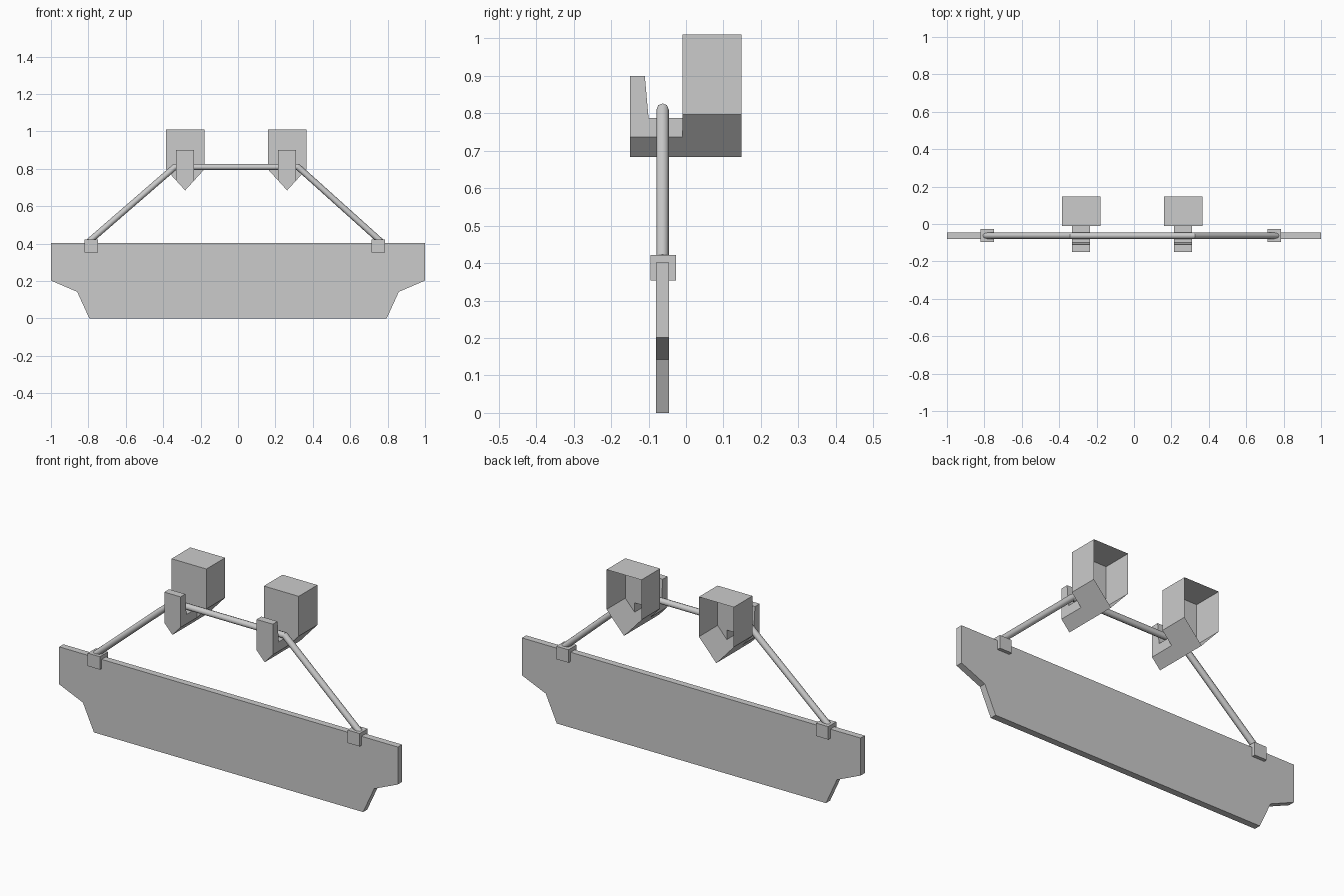
import bpy, bmesh, math
from mathutils import Vector

if "Cube" in bpy.data.objects:
    bpy.data.objects.remove(bpy.data.objects["Cube"])

SIGN_Y = -0.0625


def finish(bm, name, recalc=True):
    if recalc:
        bmesh.ops.recalc_face_normals(bm, faces=bm.faces[:])
    mesh = bpy.data.meshes.new(name)
    bm.to_mesh(mesh)
    bm.free()
    obj = bpy.data.objects.new(name, mesh)
    bpy.context.collection.objects.link(obj)
    return obj


def prism(bm, profile, y0, y1):
    """Closed xz profile extruded along y."""
    front = [bm.verts.new((x, y0, z)) for x, z in profile]
    back = [bm.verts.new((x, y1, z)) for x, z in profile]
    bm.faces.new(front)
    bm.faces.new(back[::-1])
    n = len(profile)
    for i in range(n):
        j = (i + 1) % n
        bm.faces.new((front[i], back[i], back[j], front[j]))
    return front, back


# Sign board with stepped lower corners
half = [(1, 0.402), (1, 0.202), (0.86, 0.142), (0.795, 0)]
bm = bmesh.new()
prism(bm, half + [(-x, z) for x, z in reversed(half)], -0.08, -0.045)
finish(bm, "sign_board")

# Clips gripping the top edge of the board
for side, cx in (("left", -0.785), ("right", 0.749)):
    w = 0.036
    bm = bmesh.new()
    prism(bm, [(cx - w, 0.353), (cx + w, 0.353), (cx + w, 0.422), (cx - w, 0.422)],
          -0.095, -0.027)
    finish(bm, side + "_clip")

# Hanging rod: eight-sided tube with mitred bends
path = [Vector((x, SIGN_Y, z)) for x, z in
        ((-0.797, 0.411), (-0.337, 0.81), (0.32, 0.81), (0.764, 0.411))]
R, N = 0.0165, 8
bm = bmesh.new()
rings = []
for i, p in enumerate(path):
    d_in = (p - path[i - 1]).normalized() if i else (path[1] - p).normalized()
    d_out = (path[i + 1] - p).normalized() if i < len(path) - 1 else d_in
    t = (d_in + d_out).normalized()
    normal = Vector((-t.z, 0, t.x)) / t.dot(d_in)
    rings.append([bm.verts.new(p + R * (math.cos(a) * Vector((0, 1, 0)) + math.sin(a) * normal))
                  for a in (2 * math.pi * k / N for k in range(N))])
for a, b in zip(rings, rings[1:]):
    for k in range(N):
        bm.faces.new((a[k], a[(k + 1) % N], b[(k + 1) % N], b[k])).smooth = True
bm.faces.new(rings[0])
bm.faces.new(rings[-1])
for ring in rings:
    for k in range(N):
        bm.edges.get((ring[k], ring[(k + 1) % N])).smooth = False
finish(bm, "hanging_rod")


def pentagon(cx, w, top, tip=0.684):
    """Block outline with a 45 degree pointed bottom."""
    return [(cx, tip), (cx + w, tip + w * 1.1), (cx + w, top),
            (cx - w, top), (cx - w, tip + w * 1.1)]


# Hollow wall hooks: block shell open at the back, arm and upturned lip in front
for side, cx in (("left", -0.2825), ("right", 0.2625)):
    w = 0.048
    bm = bmesh.new()

    # Rear block shell
    front, back = prism(bm, pentagon(cx, 0.103, 1.01), -0.01, 0.148)

    # Arm running forward from the block
    a_front, a_back = prism(bm, pentagon(cx, w, 0.787), -0.15, -0.01)

    # Upturned lip, tapered on its inner side
    def row(y, z):
        return [bm.verts.new((cx - w, y, z)), bm.verts.new((cx + w, y, z))]
    b0 = [a_front[3], a_front[2]]
    b1, t1, t0 = row(-0.1, 0.787), row(-0.11, 0.9), row(-0.15, 0.9)
    for lo, hi in ((b1, t1), (t1, t0), (t0, b0)):
        bm.faces.new((lo[0], lo[1], hi[1], hi[0]))
    for k in (0, 1):
        bm.faces.new((b0[k], b1[k], t1[k], t0[k]))

    # Split the arm top where the lip stands on it
    top = next(f for f in bm.faces if set(f.verts) ==
               {a_front[2], a_front[3], a_back[2], a_back[3]})
    bm.faces.remove(top)
    bm.faces.new((b1[0], b1[1], a_back[2], a_back[3]))
    bmesh.ops.recalc_face_normals(bm, faces=bm.faces[:])

    # Open the block back, and the passage from the block into the arm
    def face_of(verts):
        return next(f for f in bm.faces if set(f.verts) == set(verts))
    bmesh.ops.delete(bm, geom=[face_of(back), face_of(a_back), face_of(front)], context='FACES_ONLY')
    f, a = front, a_back
    for quad in ((f[1], f[2], a[2], a[1]), (f[2], f[3], a[3], a[2]), (f[3], f[4], a[4], a[3]),
                 (f[0], f[1], a[1], a[0]), (f[4], f[0], a[0], a[4])):
        bm.faces.new(quad)
    bmesh.ops.remove_doubles(bm, verts=bm.verts[:], dist=1e-5)
    finish(bm, side + "_hook")
